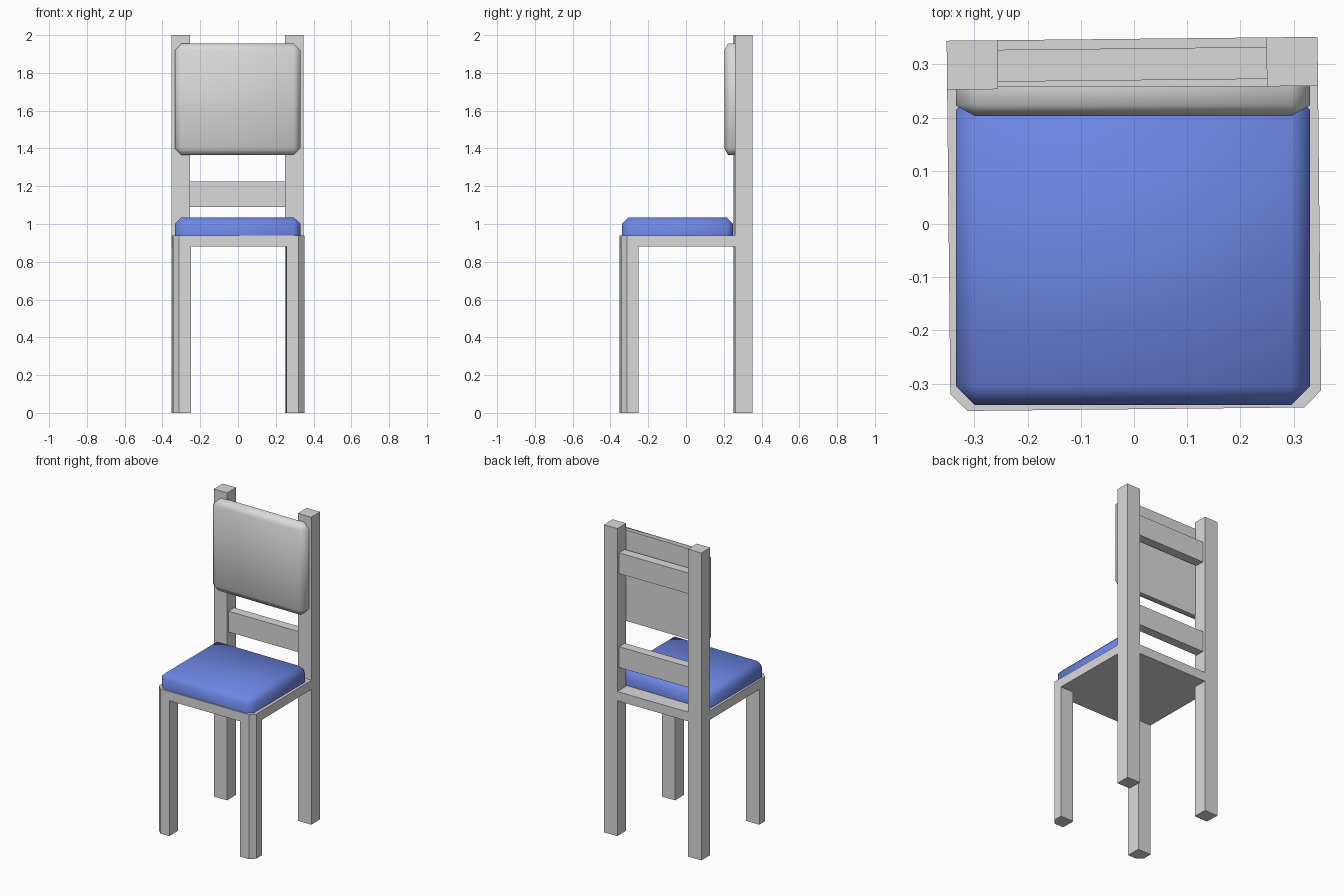
import bpy, bmesh, math
from mathutils import Matrix

if "Cube" in bpy.data.objects:
    bpy.data.objects.remove(bpy.data.objects["Cube"])

def material(name, rgb):
    m = bpy.data.materials.new(name)
    m.diffuse_color = (*rgb, 1)
    m.use_nodes = True
    m.node_tree.nodes["Principled BSDF"].inputs["Base Color"].default_value = m.diffuse_color
    return m

GREY = material("light grey", (0.7, 0.7, 0.7))
BLUE = material("cushion blue", (0.155, 0.24, 0.79))

def add_object(name, bm, mat):
    bmesh.ops.recalc_face_normals(bm, faces=bm.faces[:])
    me = bpy.data.meshes.new(name)
    bm.to_mesh(me)
    bm.free()
    me.materials.append(mat)
    ob = bpy.data.objects.new(name, me)
    bpy.context.collection.objects.link(ob)
    return ob

TURN = Matrix.Rotation(math.radians(0.6), 4, 'Z')  # frame sits slightly turned

def prism(name, outline, z0, z1):
    """Upright frame part from a plan outline."""
    bm = bmesh.new()
    face = bm.faces.new([bm.verts.new((x, y, z0)) for x, y in outline])
    ext = bmesh.ops.extrude_face_region(bm, geom=[face])
    verts = [g for g in ext["geom"] if isinstance(g, bmesh.types.BMVert)]
    bmesh.ops.translate(bm, verts=verts, vec=(0, 0, z1 - z0))
    bmesh.ops.transform(bm, matrix=TURN, verts=bm.verts[:])
    return add_object(name, bm, GREY)

def cushion(name, size, matrix, mat, bevel):
    """Padded block: every edge chamfered except around the base, smooth shaded."""
    w, d, h = size
    bm = bmesh.new()
    bmesh.ops.create_cube(bm, size=1)
    # bevel with a stretched height so the chamfer can be shallower in thickness
    bmesh.ops.transform(bm, matrix=Matrix.Diagonal((w, d, 0.1, 1)), verts=bm.verts[:])
    edges = [e for e in bm.edges if max(v.co.z for v in e.verts) > 0]
    bmesh.ops.bevel(bm, geom=edges, offset=bevel, offset_type='OFFSET',
                    segments=1, profile=0.5, affect='EDGES')
    bmesh.ops.transform(bm, matrix=matrix @ Matrix.Diagonal((1, 1, h / 0.1, 1)),
                        verts=bm.verts[:])
    ob = add_object(name, bm, mat)
    bpy.ops.object.select_all(action='DESELECT')
    ob.select_set(True)
    bpy.context.view_layer.objects.active = ob
    bpy.ops.object.shade_smooth_by_angle(angle=math.radians(60))

W, D = 0.3485, 0.348     # half width and half depth of the frame
PX, PY = 0.096, 0.092    # leg section
C = 0.032                # chamfer at the front corners

# Seat slab, notched around the back posts
half = [(W - C, -D), (W, -D + C), (W, D - PY), (W - PX, D - PY), (W - PX, D)]
prism("seat_frame", half + [(-x, y) for x, y in reversed(half)], 0.88, 0.94)

# Legs and back posts
for s, side in ((-1, "left"), (1, "right")):
    leg = [(W - PX, -D), (W - C, -D), (W, -D + C), (W, -D + PY), (W - PX, -D + PY)]
    prism("front_leg_" + side, [(s * x, y) for x, y in leg], 0, 0.88)
    post = [(W - PX, D - PY), (W, D - PY), (W, D), (W - PX, D)]
    prism("back_post_" + side, [(s * x, y) for x, y in post], 0, 2)

# Back rails
for name, z in (("lower_rail", 1.09), ("upper_rail", 1.70)):
    x = W - PX
    prism(name, [(-x, 0.27), (x, 0.27), (x, 0.33), (-x, 0.33)], z, z + 0.135)

# Padding
cushion("seat_cushion", (0.665, 0.59, 0.097),
        Matrix.Translation((-0.002, -0.045, 0.9865)), BLUE, 0.035)
cushion("backrest_cushion", (0.665, 0.59, 0.056),
        Matrix.Translation((-0.002, 0.231, 1.66)) @ Matrix.Rotation(math.pi / 2, 4, 'X'),
        GREY, 0.035)
